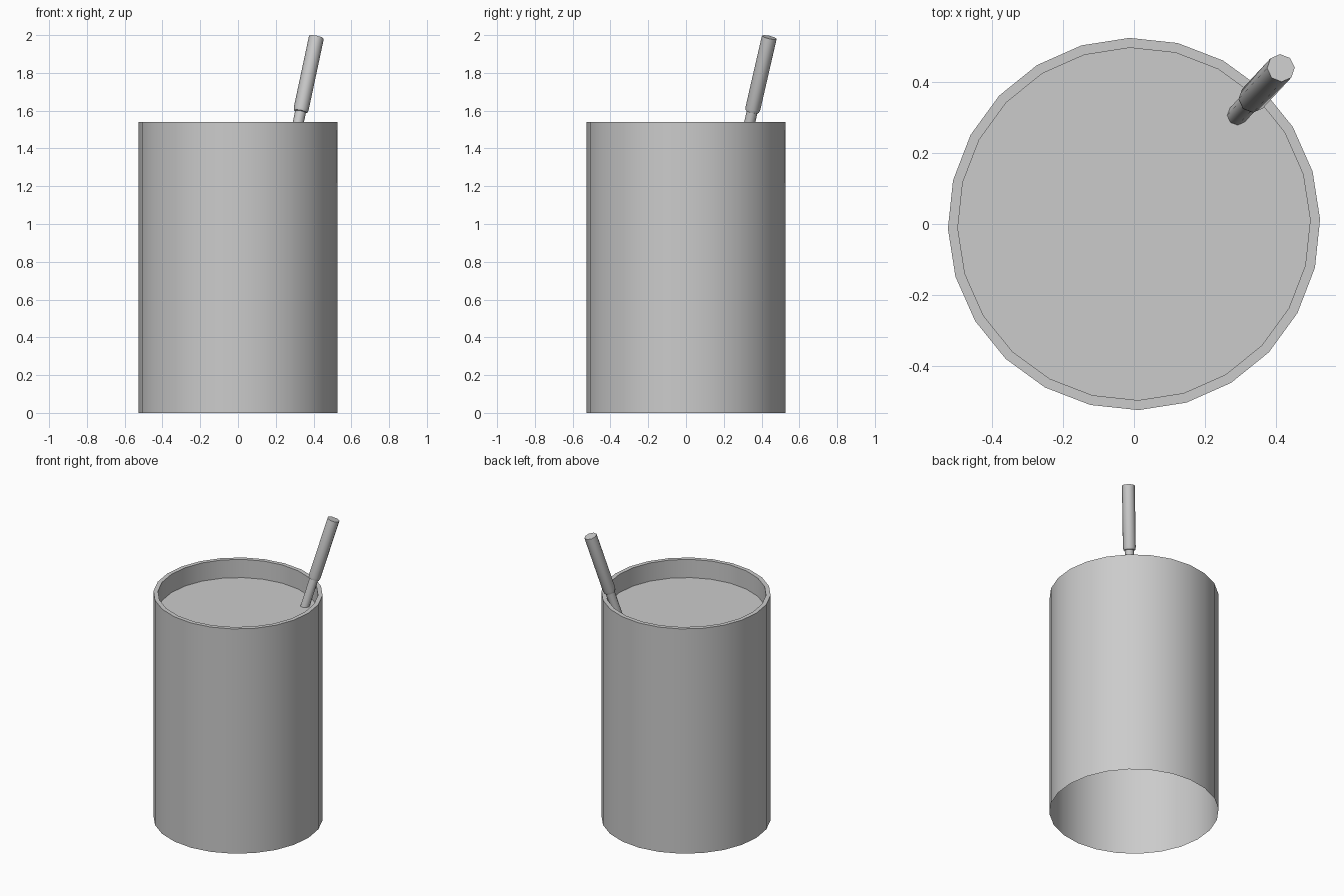
import bpy, bmesh, math
from mathutils import Matrix, Vector

if "Cube" in bpy.data.objects:
    bpy.data.objects.remove(bpy.data.objects["Cube"])


def lathe(name, profile, sides, phase=0.0, cap_start=False, cap_end=False, matrix=None):
    """Revolve (radius, height) pairs around z; optional flat caps."""
    bm = bmesh.new()
    rings = []
    for r, z in profile:
        ring = []
        for i in range(sides):
            a = phase + 2 * math.pi * i / sides
            ring.append(bm.verts.new((r * math.cos(a), r * math.sin(a), z)))
        rings.append(ring)
    for lo, hi in zip(rings, rings[1:]):
        for i in range(sides):
            j = (i + 1) % sides
            bm.faces.new((lo[i], lo[j], hi[j], hi[i]))
    if cap_start:
        bm.faces.new(rings[0][::-1])
    if cap_end:
        bm.faces.new(rings[-1])
    mesh = bpy.data.meshes.new(name)
    bm.to_mesh(mesh)
    bm.free()
    obj = bpy.data.objects.new(name, mesh)
    bpy.context.collection.objects.link(obj)
    if matrix:
        obj.matrix_world = matrix
    bpy.ops.object.select_all(action='DESELECT')
    obj.select_set(True)
    bpy.context.view_layer.objects.active = obj
    bpy.ops.object.shade_smooth_by_angle(angle=math.radians(50))
    return obj


SIDES, PHASE = 24, math.radians(1.4)
FLOOR = 1.415

# Can: outer wall open at the bottom, flat rim, short inner wall, recessed surface
lathe("can", [(0.526, 0), (0.526, 1.54), (0.498, 1.54), (0.498, FLOOR)],
      SIDES, PHASE, cap_end=True)

# Stick leaning out over the rim: thin shaft, flared collar, thicker grip
base = Vector((0.293, 0.309, FLOOR))
tilt = Vector((0.213, 0.23, 1)).to_track_quat('Z', 'Y').to_matrix().to_4x4()
placed = Matrix.Translation(base) @ tilt
lathe("stick_shaft", [(0.029, -0.03), (0.029, 0.195)], 8,
      cap_start=True, matrix=placed)
lathe("stick_grip", [(0.028, 0.187), (0.036, 0.189), (0.040, 0.205), (0.040, 0.601)], 8,
      cap_start=True, cap_end=True, matrix=placed)
